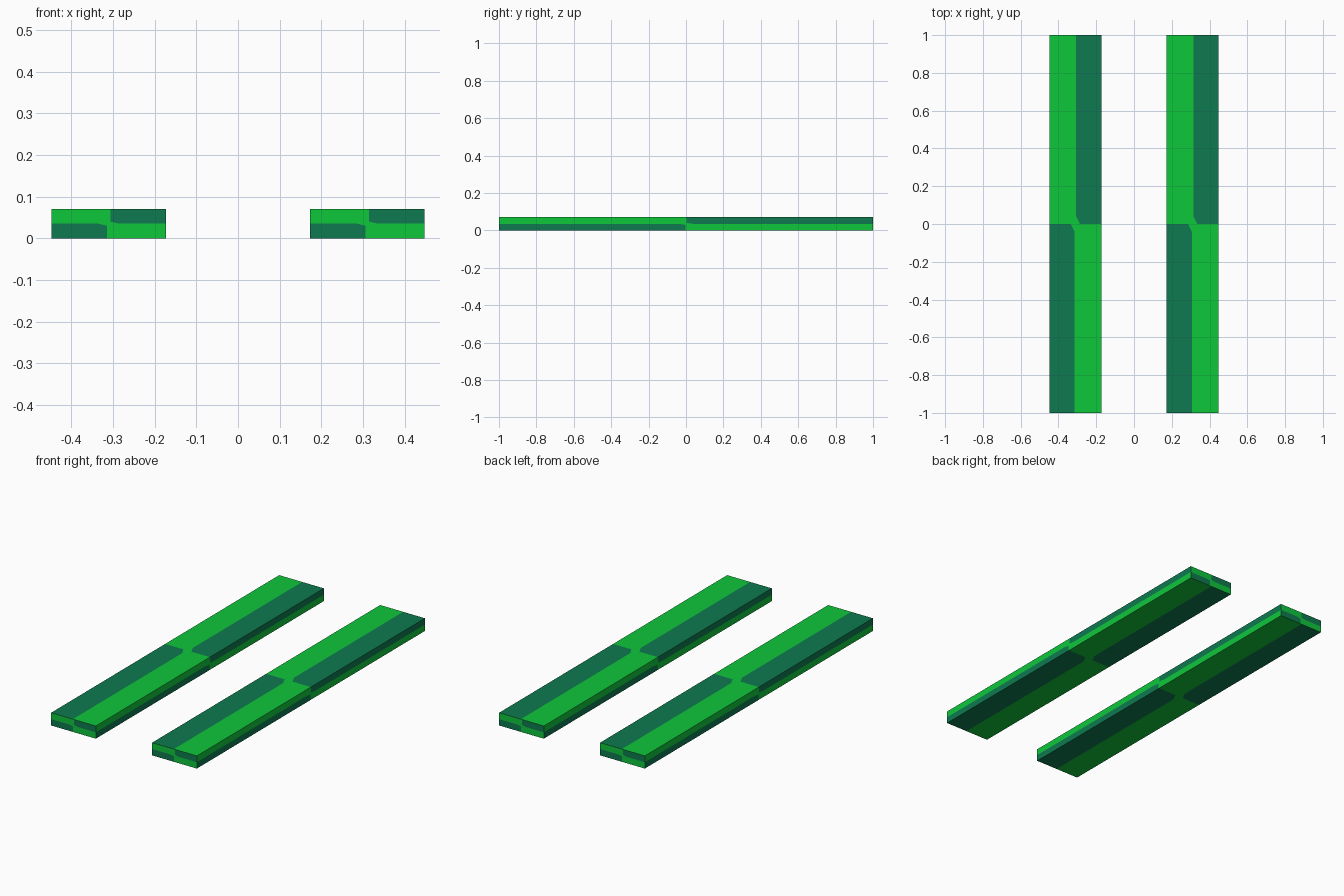
import bpy, bmesh
from mathutils import Vector

if "Cube" in bpy.data.objects:
    bpy.data.objects.remove(bpy.data.objects["Cube"])

# bar dimensions (half sizes) and centre offset
HALF = Vector((0.1373, 1.0, 0.0353))
OFFSET_X = 0.3102
NECK = Vector((0.004, 0.003, 0.001))     # half gap between dark panels
CHAMFER = Vector((0.025, 0.04, 0.005))   # cut corner at the panel centre


def material(name, rgb):
    m = bpy.data.materials.new(name)
    m.diffuse_color = (*rgb, 1.0)
    m.use_nodes = True
    m.node_tree.nodes["Principled BSDF"].inputs["Base Color"].default_value = m.diffuse_color
    return m


bright = material("bright_green", (0.0048, 0.571, 0.044))
dark = material("dark_teal_green", (0.0044, 0.195, 0.080))


def size(axis, vec):
    """Component of vec along a signed unit axis."""
    return sum(abs(a) * b for a, b in zip(axis, vec))


def add_side(bm, u, v):
    """One box side, quartered in two colours; u is right, v is up seen from outside."""
    n = u.cross(v)
    hu, hv = size(u, HALF), size(v, HALF)
    e = size(u, NECK)
    cu, cv = size(u, CHAMFER), size(v, CHAMFER)
    base = n * size(n, HALF)

    def face(points, index):
        f = bm.faces.new([bm.verts.new(base + u * a + v * b) for a, b in points])
        f.material_index = index

    corner = [(e, hv), (e, cv), (cu, 0), (hu, 0), (hu, hv)]
    flipped = [(-a, -b) for a, b in corner]
    face(corner, 1)
    face(flipped, 1)
    # top left and bottom right quarters, joined at the centre
    ring = [(-hu, hv)] + corner[:4] + [(hu, -hv)] + flipped[:4]
    face(ring[::-1], 0)


X, Y, Z = Vector((1, 0, 0)), Vector((0, 1, 0)), Vector((0, 0, 1))

for name, sx in (("left_bar", -1), ("right_bar", 1)):
    bm = bmesh.new()
    # top, bottom, front, back, right, left
    for u, v in ((X, Y), (-X, Y), (X, Z), (-X, Z), (Y, Z), (-Y, Z)):
        add_side(bm, u, v)
    # make every outward normal agree with its side
    for f in bm.faces:
        f.normal_update()
        c = f.verts[0].co
        axis = max(range(3), key=lambda i: abs(f.normal[i]))
        if f.normal[axis] * c[axis] < 0:
            f.normal_flip()
    bmesh.ops.triangulate(bm, faces=[f for f in bm.faces if len(f.verts) > 5])
    bmesh.ops.remove_doubles(bm, verts=bm.verts[:], dist=1e-5)
    mesh = bpy.data.meshes.new(name)
    bm.to_mesh(mesh)
    bm.free()
    mesh.materials.append(bright)
    mesh.materials.append(dark)
    obj = bpy.data.objects.new(name, mesh)
    obj.location = (sx * OFFSET_X, 0, HALF.z)
    bpy.context.collection.objects.link(obj)
